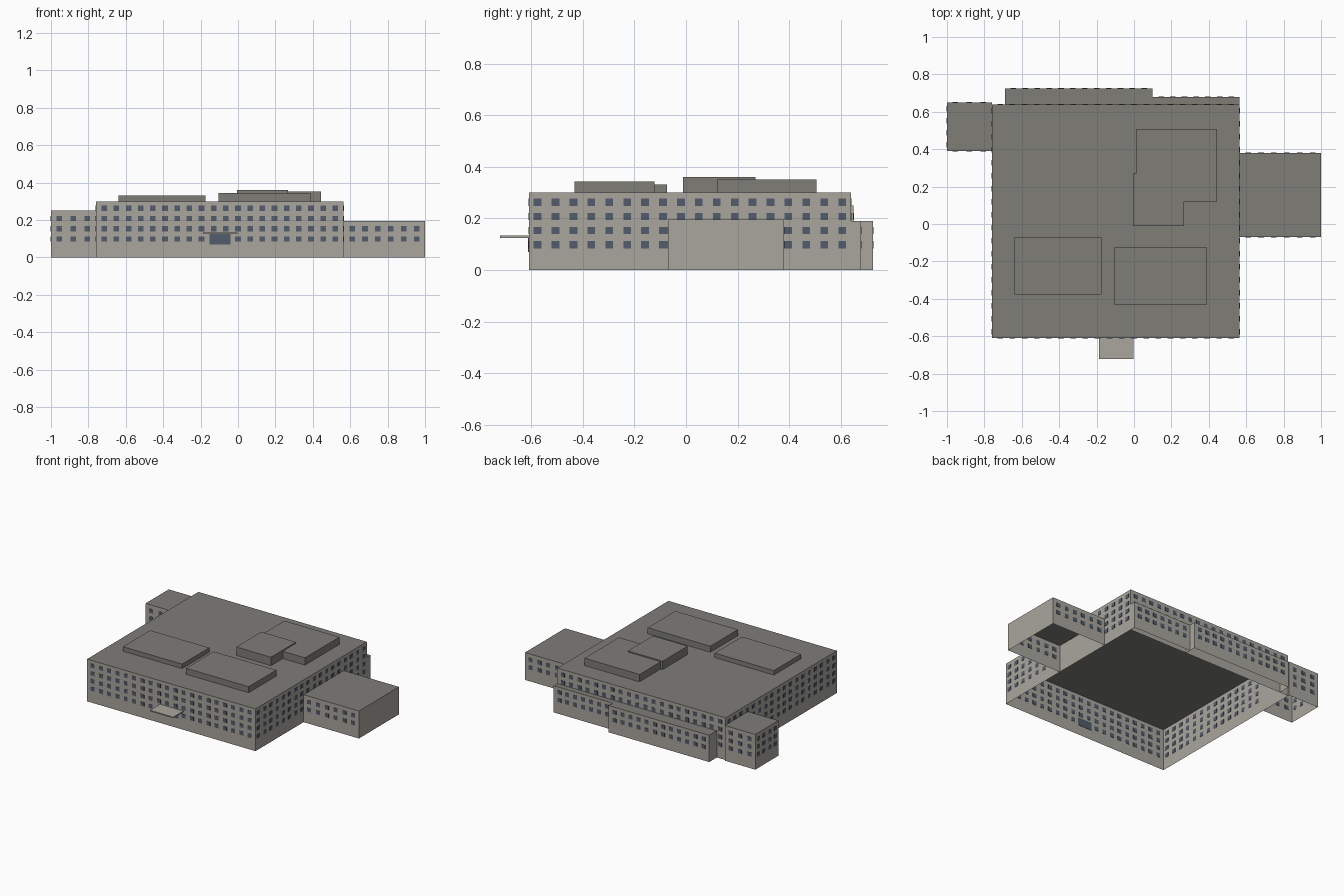
import bpy
import bmesh

if "Cube" in bpy.data.objects:
    bpy.data.objects.remove(bpy.data.objects["Cube"], do_unlink=True)


def make_material(name, rgb):
    mat = bpy.data.materials.new(name)
    mat.use_nodes = True
    color = (*rgb, 1.0)
    mat.diffuse_color = color
    bsdf = mat.node_tree.nodes["Principled BSDF"]
    bsdf.inputs["Base Color"].default_value = color
    bsdf.inputs["Roughness"].default_value = 0.9
    return mat


WALL = make_material("warm grey wall", (0.40, 0.38, 0.34))
ROOF = make_material("dark grey roof", (0.21, 0.205, 0.185))
GLASS = make_material("slate blue glass", (0.083, 0.108, 0.147))


def finish(bm, name, materials):
    bmesh.ops.recalc_face_normals(bm, faces=bm.faces)
    mesh = bpy.data.meshes.new(name)
    bm.to_mesh(mesh)
    bm.free()
    for mat in materials:
        mesh.materials.append(mat)
    obj = bpy.data.objects.new(name, mesh)
    bpy.context.collection.objects.link(obj)
    return obj


def add_box(bm, x0, x1, y0, y1, z0, z1):
    verts = bmesh.ops.create_cube(bm, size=1)["verts"]
    for v in verts:
        v.co.x = x1 if v.co.x > 0 else x0
        v.co.y = y1 if v.co.y > 0 else y0
        v.co.z = z1 if v.co.z > 0 else z0


def box(name, bounds, mat):
    bm = bmesh.new()
    add_box(bm, *bounds)
    return finish(bm, name, [mat])


def shell(name, x0, x1, y0, y1, height):
    """Wall block with a roof and an open underside."""
    bm = bmesh.new()
    add_box(bm, x0, x1, y0, y1, 0, height)
    bmesh.ops.recalc_face_normals(bm, faces=bm.faces)
    floor = [f for f in bm.faces if f.normal.z < -0.5]
    bmesh.ops.delete(bm, geom=floor, context="FACES_ONLY")
    for f in bm.faces:
        f.material_index = 1 if abs(f.normal.z) > 0.5 else 0
    # Open shells keep outward normals from the source box
    mesh = bpy.data.meshes.new(name)
    bm.to_mesh(mesh)
    bm.free()
    for mat in (WALL, ROOF):
        mesh.materials.append(mat)
    bpy.context.collection.objects.link(bpy.data.objects.new(name, mesh))


# Blocks: x range, y range, height
BLOCKS = {
    "main_block": (-0.76, 0.565, -0.61, 0.64, 0.30),
    "left_wing": (0.565, 1.0, -0.07, 0.38, 0.195),
    "right_wing": (-1.0, -0.76, 0.39, 0.65, 0.25),
    "back_bay_wide": (-0.69, 0.10, 0.64, 0.725, 0.19),
    "back_bay_narrow": (0.10, 0.565, 0.64, 0.68, 0.19),
}
# Windowed sides: number of columns and rows
SIDES = {
    "main_block": {"front": (20, 4), "back": (20, 4), "left": (18, 4), "right": (18, 4)},
    "left_wing": {"front": (6, 2), "back": (6, 2)},
    "right_wing": {"front": (3, 3), "back": (3, 3), "right": (4, 3)},
    "back_bay_wide": {"back": (12, 2)},
    "back_bay_narrow": {"back": (7, 2)},
}


def covered(own, x, y, z):
    """True where another block hides this spot on a wall."""
    pad = 0.012
    return any(
        x0 - pad < x < x1 + pad and y0 - pad < y < y1 + pad and z < h
        for key, (x0, x1, y0, y1, h) in BLOCKS.items() if key != own
    )


def windows(own):
    x0, x1, y0, y1, _ = BLOCKS[own]
    half_w, half_h, thick = 0.015, 0.0138, 0.002
    bm = bmesh.new()
    for side, (cols, rows) in SIDES[own].items():
        along_x = side in ("front", "back")
        a, b = (x0, x1) if along_x else (y0, y1)
        margin = 0.045 if along_x else 0.034
        wall = {"front": y0, "back": y1, "left": x1, "right": x0}[side]
        for c in range(cols):
            t = a + margin + c * (b - a - 2 * margin) / (cols - 1)
            for r in range(rows):
                z = 0.098 + 0.055 * r
                x, y = (t, wall) if along_x else (wall, t)
                if covered(own, x, y, z):
                    continue
                dx, dy = (half_w, thick) if along_x else (thick, half_w)
                add_box(bm, x - dx, x + dx, y - dy, y + dy, z - half_h, z + half_h)
    finish(bm, own + "_windows", [GLASS])


for block, dims in BLOCKS.items():
    shell(block, *dims)
    windows(block)

# Rooftop plant rooms
box("roof_room_right", (-0.64, -0.175, -0.378, -0.073, 0.30, 0.332), ROOF)
box("roof_room_left", (-0.105, 0.387, -0.433, -0.123, 0.30, 0.343), ROOF)
box("roof_room_middle", (-0.005, 0.268, -0.012, 0.27, 0.30, 0.36), ROOF)
box("roof_room_back", (0.01, 0.443, 0.12, 0.507, 0.30, 0.352), ROOF)

# Entrance
box("entrance_door", (-0.152, -0.04, -0.614, -0.608, 0.07, 0.125), GLASS)
box("entrance_canopy", (-0.187, -0.003, -0.722, -0.61, 0.125, 0.133), WALL)
